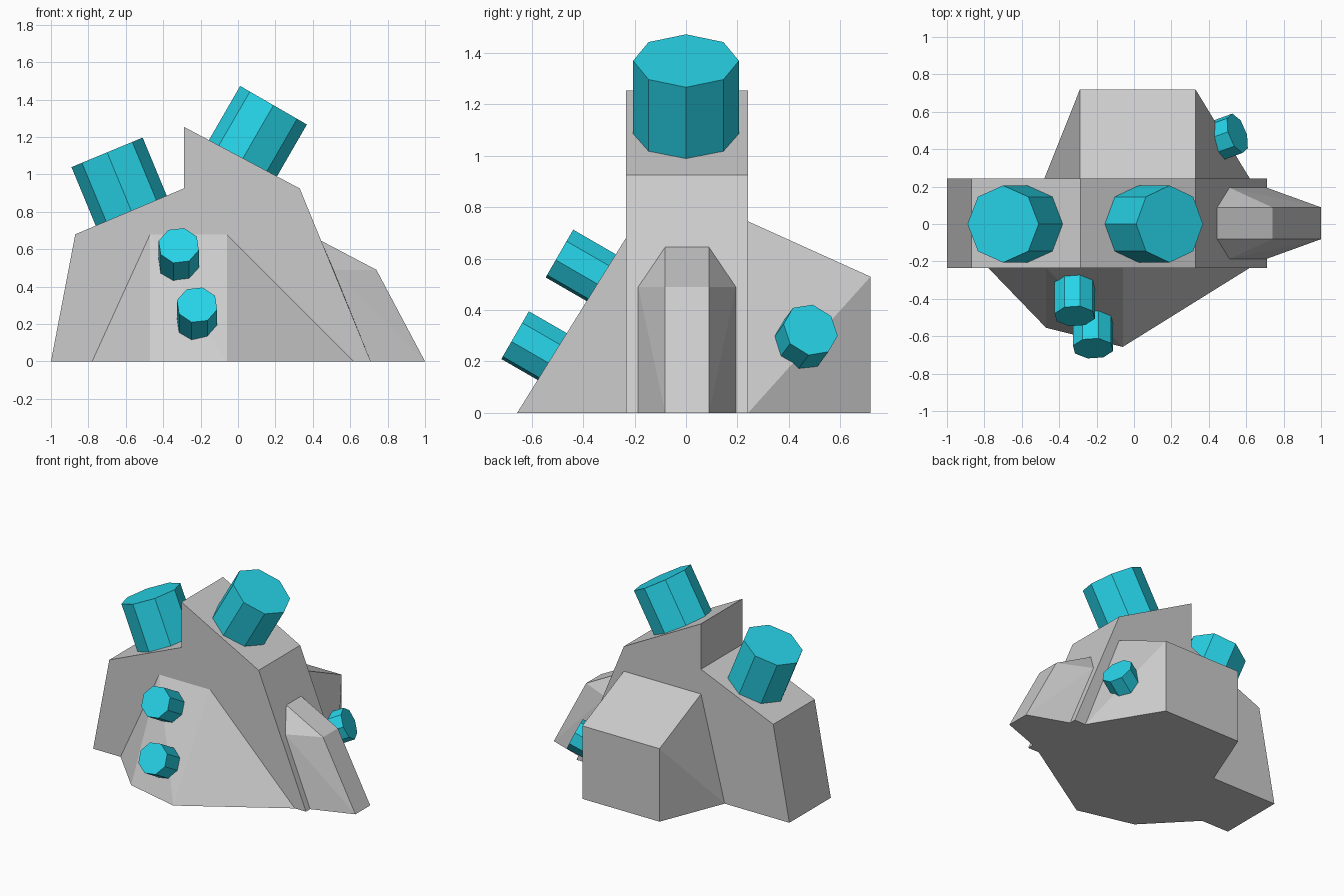
import bpy, bmesh
from math import radians, sin, cos
from mathutils import Vector

if "Cube" in bpy.data.objects:
    bpy.data.objects.remove(bpy.data.objects["Cube"])

YC = 0.004  # centre line of slab and buttress

teal = bpy.data.materials.new("teal")
teal.diffuse_color = (0.02, 0.65, 0.8, 1)
teal.use_nodes = True
teal.node_tree.nodes["Principled BSDF"].inputs["Base Color"].default_value = teal.diffuse_color


def add_object(name, bm):
    bmesh.ops.recalc_face_normals(bm, faces=bm.faces)
    mesh = bpy.data.meshes.new(name)
    bm.to_mesh(mesh)
    bm.free()
    ob = bpy.data.objects.new(name, mesh)
    bpy.context.collection.objects.link(ob)
    return ob


def hull(name, points):
    """Convex faceted block around a few corner points."""
    bm = bmesh.new()
    verts = [bm.verts.new(p) for p in points]
    bmesh.ops.convex_hull(bm, input=verts)
    bmesh.ops.dissolve_limit(bm, angle_limit=radians(1), verts=bm.verts, edges=bm.edges)
    return add_object(name, bm)


def slab(name, profile, y0, y1):
    """Extrude an xz profile along y."""
    bm = bmesh.new()
    face = bm.faces.new([bm.verts.new((x, y0, z)) for x, z in profile])
    new = bmesh.ops.extrude_face_region(bm, geom=[face])["geom"]
    moved = [g for g in new if isinstance(g, bmesh.types.BMVert)]
    bmesh.ops.translate(bm, verts=moved, vec=(0, y1 - y0, 0))
    return add_object(name, bm)


def peg(name, cap, azimuth, elevation, radius, length, twist=0):
    """Octagonal peg whose outer cap is centred at cap."""
    a, e = radians(azimuth), radians(elevation)
    axis = Vector((cos(e) * cos(a), cos(e) * sin(a), sin(e)))
    u = Vector((-sin(a), cos(a), 0))
    v = axis.cross(u)
    bm = bmesh.new()
    rings = []
    for end in (Vector(cap) - axis * length, Vector(cap)):
        angles = [radians(twist + 45 * i) for i in range(8)]
        rings.append([bm.verts.new(end + radius * (u * cos(t) + v * sin(t))) for t in angles])
    for i in range(8):
        j = (i + 1) % 8
        bm.faces.new((rings[0][i], rings[0][j], rings[1][j], rings[1][i]))
    for ring in rings:
        bm.faces.new(ring)
    add_object(name, bm).data.materials.append(teal)


# Central stepped slab
Y0, Y1 = YC - 0.238, YC + 0.238
slab("central_slab", [(-1, 0), (-0.87, 0.68), (-0.29, 0.925), (-0.29, 1.255),
                      (0.33, 0.925), (0.71, 0)], Y0, Y1)

# Front sloping wedge
hull("front_wedge", [(-0.78, Y0, 0), (-0.47, -0.555, 0), (-0.06, -0.657, 0), (0.62, Y0, 0),
                     (-0.47, Y0, 0.68), (-0.06, Y0, 0.68)])

# Rear block with sloped roof and tapered sides
rear = [(-0.48, Y1, 0), (0.62, Y1, 0)]
for x in (-0.29, 0.33):
    rear += [(x, Y1, 0.745), (x, 0.718, 0.53), (x, 0.718, 0)]
hull("rear_block", rear)

# Right buttress, mirrored about its centre line
foot = []
for s in (-1, 1):
    foot += [(x, YC + s * w, z) for x, w, z in
             ((0.445, 0.085, 0.645), (0.51, 0.19, 0.49), (0.71, 0.19, 0),
              (0.74, 0.085, 0.49), (1, 0.085, 0))]
hull("right_buttress", foot)

# Octagonal pegs
peg("top_right_peg", (0.19, 0, 1.37), 0, 60, 0.206, 0.42)
peg("top_left_peg", (-0.70, 0, 1.118), 180, 67.5, 0.206, 0.4)
peg("front_upper_peg", (-0.317, -0.4925, 0.62), -90, 30, 0.111, 0.24, 30)
peg("front_lower_peg", (-0.219, -0.665, 0.3025), -90, 30, 0.111, 0.24, 30)
peg("rear_side_peg", (0.553, 0.485, 0.323), 20, 25, 0.111, 0.27, 32)
